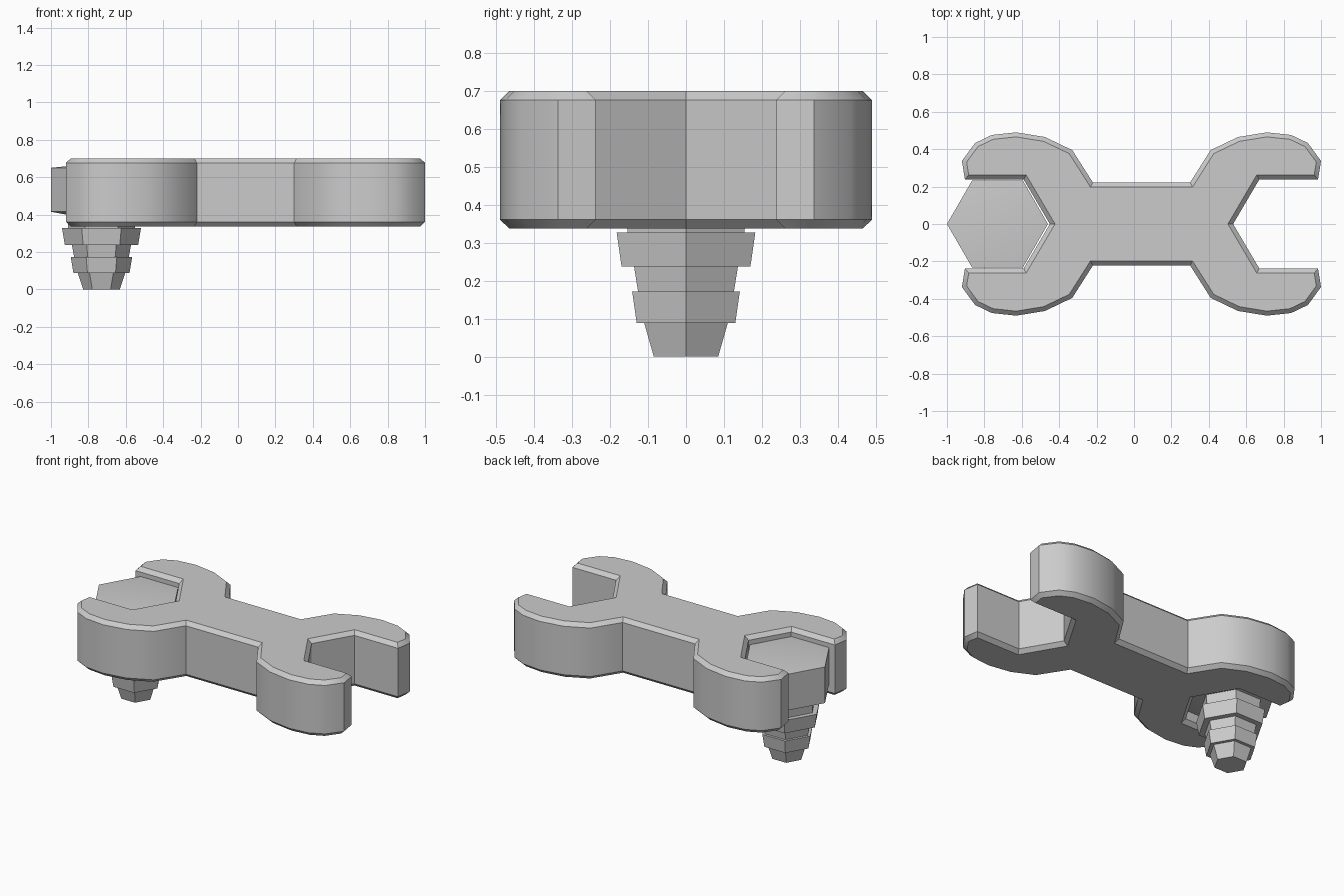
import bpy, bmesh, math

cube = bpy.data.objects.get("Cube")
if cube:
    bpy.data.objects.remove(cube)

steel = bpy.data.materials.new("light_grey_steel")
steel.use_nodes = True
GREY = (0.6, 0.6, 0.6, 1)
steel.diffuse_color = GREY
steel.node_tree.nodes["Principled BSDF"].inputs["Base Color"].default_value = GREY


def finish(bm, name, location, angle):
    """Turn a bmesh into a shaded object."""
    bmesh.ops.recalc_face_normals(bm, faces=bm.faces)
    mesh = bpy.data.meshes.new(name)
    bm.to_mesh(mesh)
    bm.free()
    mesh.materials.append(steel)
    obj = bpy.data.objects.new(name, mesh)
    obj.location = location
    bpy.context.collection.objects.link(obj)
    bpy.ops.object.select_all(action="DESELECT")
    obj.select_set(True)
    bpy.context.view_layer.objects.active = obj
    bpy.ops.object.shade_smooth_by_angle(angle=math.radians(angle))
    return obj


def hex_stack(name, rings, location, angle=20):
    """Six-sided solid from (radius, height) rings, corners on the x axis."""
    bm = bmesh.new()
    loops = []
    for r, z in rings:
        loops.append([bm.verts.new((r * math.cos(i * math.pi / 3),
                                    r * math.sin(i * math.pi / 3), z)) for i in range(6)])
    for a, b in zip(loops, loops[1:]):
        for i in range(6):
            j = (i + 1) % 6
            bm.faces.new((a[i], a[j], b[j], b[i]))
    bm.faces.new(loops[0])
    bm.faces.new(loops[-1])
    return finish(bm, name, location, angle)


# Spanner body: one quarter outline, mirrored to both jaws and both ends
BOTTOM, TOP, CHAMFER = 0.337, 0.70, 0.024
quarter = [(0.26, 0.222), (0.37, 0.395), (0.516, 0.465), (0.67, 0.49), (0.80, 0.476),
           (0.89, 0.433), (0.96, 0.337), (0.944, 0.238), (0.63, 0.238), (0.49, 0)]
end = quarter + [(x, -y) for x, y in reversed(quarter[:-1])]
outline = end + [(-x, -y) for x, y in end]

bm = bmesh.new()
base = bm.faces.new([bm.verts.new((x, y, BOTTOM)) for x, y in outline])
extruded = bmesh.ops.extrude_face_region(bm, geom=[base], use_keep_orig=True)
for v in extruded["geom"]:
    if isinstance(v, bmesh.types.BMVert):
        v.co.z = TOP
bmesh.ops.recalc_face_normals(bm, faces=bm.faces)
rims = [e for e in bm.edges if abs(e.verts[0].co.z - e.verts[1].co.z) < 0.001]
bmesh.ops.bevel(bm, geom=rims, offset=CHAMFER, segments=1, affect="EDGES")
finish(bm, "spanner_body", (0.04, 0, 0), 35)

# Bolt held in the right-hand jaw
BOLT = (-0.73, 0, 0)
hex_stack("bolt_head", [(0.19, 0.40), (0.27, 0.415), (0.27, 0.65), (0.19, 0.658)], BOLT)

# Tapered shank with stepped threads
hex_stack("bolt_shank", [
    (0.098, 0), (0.127, 0.088), (0.150, 0.088), (0.164, 0.172),
    (0.146, 0.172), (0.158, 0.237), (0.196, 0.237), (0.211, 0.327),
    (0.178, 0.327), (0.185, 0.41)], BOLT)
